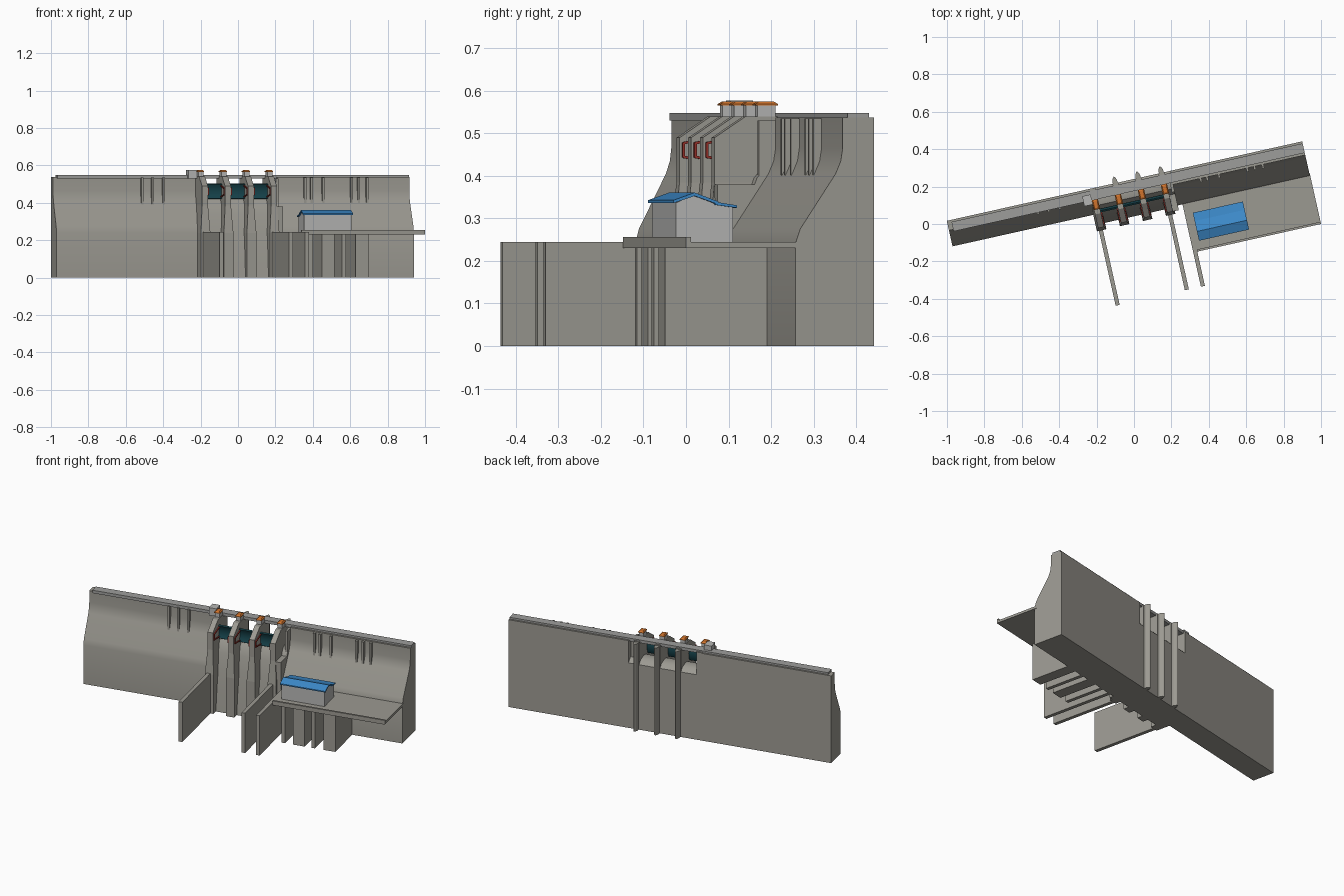
import bpy, bmesh, math
from mathutils import Matrix

if "Cube" in bpy.data.objects:
    bpy.data.objects.remove(bpy.data.objects["Cube"])

# The whole dam is laid out along a straight axis u, with v upstream, then turned
TURN = Matrix.Rotation(math.radians(12.6), 4, 'Z')


def colour(name, r, g, b):
    m = bpy.data.materials.new(name)
    m.diffuse_color = (r, g, b, 1)
    m.use_nodes = True
    m.node_tree.nodes["Principled BSDF"].inputs["Base Color"].default_value = m.diffuse_color
    return m


CONC = colour("concrete", 0.33, 0.32, 0.285)
PALE = colour("pale_concrete", 0.47, 0.47, 0.46)
DECK = colour("deck_grey", 0.34, 0.34, 0.33)
BLUE = colour("blue_roof", 0.045, 0.25, 0.58)
ORANGE = colour("orange", 0.62, 0.17, 0.025)
TEAL = colour("dark_teal", 0.008, 0.055, 0.07)
RED = colour("red_steel", 0.30, 0.03, 0.022)


def loft(name, rings, mat, smooth=False):
    """Skin a list of equal-length point rings and cap both ends."""
    bm = bmesh.new()
    vs = [[bm.verts.new(p) for p in ring] for ring in rings]
    n = len(rings[0])
    for a, b in zip(vs, vs[1:]):
        for i in range(n):
            j = (i + 1) % n
            bm.faces.new((a[i], a[j], b[j], b[i]))
    bm.faces.new(vs[0][::-1])
    bm.faces.new(vs[-1])
    bmesh.ops.recalc_face_normals(bm, faces=bm.faces)
    bm.transform(TURN)
    me = bpy.data.meshes.new(name)
    bm.to_mesh(me)
    bm.free()
    me.materials.append(mat)
    ob = bpy.data.objects.new(name, me)
    bpy.context.collection.objects.link(ob)
    if smooth:
        bpy.ops.object.select_all(action='DESELECT')
        ob.select_set(True)
        bpy.context.view_layer.objects.active = ob
        bpy.ops.object.shade_smooth_by_angle(angle=math.radians(35))
    return ob


def profile(name, u0, u1, pts, mat, smooth=False):
    """Extrude a (v, z) outline along u."""
    return loft(name, [[(u, v, z) for v, z in pts] for u in (u0, u1)], mat, smooth)


def plan(name, pts, z0, z1, mat):
    """Extrude a (u, v) outline upward."""
    return loft(name, [[(u, v, z) for u, v in pts] for z in (z0, z1)], mat)


def box(name, u0, u1, v0, v1, z0, z1, mat):
    return plan(name, [(u0, v0), (u1, v0), (u1, v1), (u0, v1)], z0, z1, mat)


def dam_outline(foot, top):
    d = top - foot
    return [(0.235, 0), (foot, 0), (foot, 0.24), (foot + 0.1 * d, 0.275),
            (foot + 0.85 * d, 0.405), (foot + 0.96 * d, 0.435), (top, 0.465),
            (top, 0.537), (0.235, 0.537)]


# Dam wings either side of the spillway
profile("left_dam_wing", -0.973, -0.176, dam_outline(0.095, 0.182), CONC, True)
profile("right_dam_wing", 0.25, 0.974, dam_outline(0.046, 0.16), CONC, True)
box("crest_road", -0.95, 0.974, 0.172, 0.224, 0.53, 0.548, DECK)

# Curved spillway between the piers
profile("spillway", -0.176, 0.25,
        [(0.235, 0), (0.235, 0.40), (0.215, 0.42), (0.17, 0.43), (0.14, 0.425),
         (0.115, 0.395), (0.095, 0.34), (0.075, 0.25), (0.055, 0.13), (0.04, 0)], CONC, True)
box("side_bay_block", 0.212, 0.25, 0.02, 0.12, 0, 0.38, CONC)
box("side_bay_wall", 0.235, 0.25, 0.12, 0.2, 0.38, 0.53, CONC)

# Spillway piers, with caps and upstream noses
PIERS = [-0.176 + 0.126 * i for i in range(4)]
for i, u in enumerate(PIERS):
    profile("pier_head", u - 0.016, u + 0.016,
            [(0.235, 0.385), (0.02, 0.385), (0.02, 0.49), (0.095, 0.54), (0.235, 0.54)], CONC)
    rings = []
    for z, h, front in ((0, 0.026, 0.005), (0.24, 0.026, 0.005), (0.385, 0.016, 0.02)):
        rings.append([(u - h, 0.2, z), (u - h, front, z), (u + h, front, z), (u + h, 0.2, z)])
    loft("pier_base", rings, CONC)
    box("pier_post", u - 0.014, u + 0.014, 0.124, 0.168, 0.538, 0.568, PALE)
    loft("pier_cap", [[(u - a, 0.146 - b, z), (u + a, 0.146 - b, z),
                       (u + a, 0.146 + b, z), (u - a, 0.146 + b, z)]
                      for z, a, b in ((0.566, 0.017, 0.027), (0.569, 0.017, 0.027),
                                      (0.575, 0.011, 0.018))], ORANGE)
    if i:
        plan("pier_nose", [(u - 0.013, 0.2), (u + 0.013, 0.2), (u + 0.013, 0.25),
                           (u + 0.006, 0.266), (u, 0.271), (u - 0.006, 0.266),
                           (u - 0.013, 0.25)], 0, 0.537, CONC)

# Radial gates with red arms on both sides of each bay
for a, b in zip(PIERS, PIERS[1:]):
    arc = [(r, t) for r, ts in ((0.085, range(-30, 31, 10)), (0.075, range(30, -31, -10))) for t in ts]
    profile("radial_gate", a + 0.016, b - 0.016,
            [(0.035 + r * math.cos(math.radians(t)), 0.462 + r * math.sin(math.radians(t)))
             for r, t in arc], TEAL, True)
    for u in (a + 0.017, b - 0.023):
        box("gate_pivot_bar", u, u + 0.006, 0.026, 0.032, 0.443, 0.479, RED)
        for s in (-1, 1):
            z0, z1 = 0.461 + s * 0.016, 0.462 + s * 0.03
            profile("gate_arm", u, u + 0.006, [(0.028, z0 - 0.003), (0.105, z1 - 0.003),
                                               (0.105, z1 + 0.003), (0.028, z0 + 0.003)], RED)

# Lift tower at the left of the spillway
box("crest_tower", -0.238, -0.192, 0.15, 0.205, 0.53, 0.577, PALE)

# Training walls running downstream
for u in (-0.18, 0.199, 0.287):
    box("training_wall", u - 0.011, u + 0.011, -0.405, 0.1, 0, 0.245, CONC)

# Fins under the crest
for u, face in [(x, 0.184) for x in (-0.487, -0.43, -0.369)] + \
               [(x, 0.162) for x in (0.40, 0.435, 0.50, 0.655, 0.695, 0.74)]:
    profile("crest_fin", u - 0.006, u + 0.006,
            [(face, 0.36), (face - 0.022, 0.385), (face - 0.022, 0.535), (face, 0.535)], CONC)

# Power station platform, kerb and supporting walls
box("platform", 0.298, 0.976, -0.218, 0.06, 0.23, 0.245, CONC)
box("platform_kerb", 0.298, 0.976, -0.218, -0.206, 0.245, 0.256, CONC)
for u0, u1 in ((0.345, 0.367), (0.415, 0.485), (0.525, 0.547), (0.60, 0.67)):
    box("draft_wall", u0, u1, -0.2, 0.06, 0, 0.231, CONC)

# Power house: hall, lean-to and blue roofs
profile("power_house", 0.328, 0.586, [(-0.155, 0.245), (-0.155, 0.337), (-0.112, 0.354),
                                      (-0.062, 0.335), (-0.018, 0.327), (-0.018, 0.245)], PALE)
profile("main_roof", 0.32, 0.594, [(-0.163, 0.336), (-0.163, 0.343), (-0.112, 0.361),
                                   (-0.055, 0.34), (-0.055, 0.333), (-0.112, 0.353)], BLUE)
profile("lean_to_roof", 0.32, 0.594, [(-0.062, 0.332), (-0.062, 0.339), (-0.01, 0.331),
                                      (-0.01, 0.325)], BLUE)
